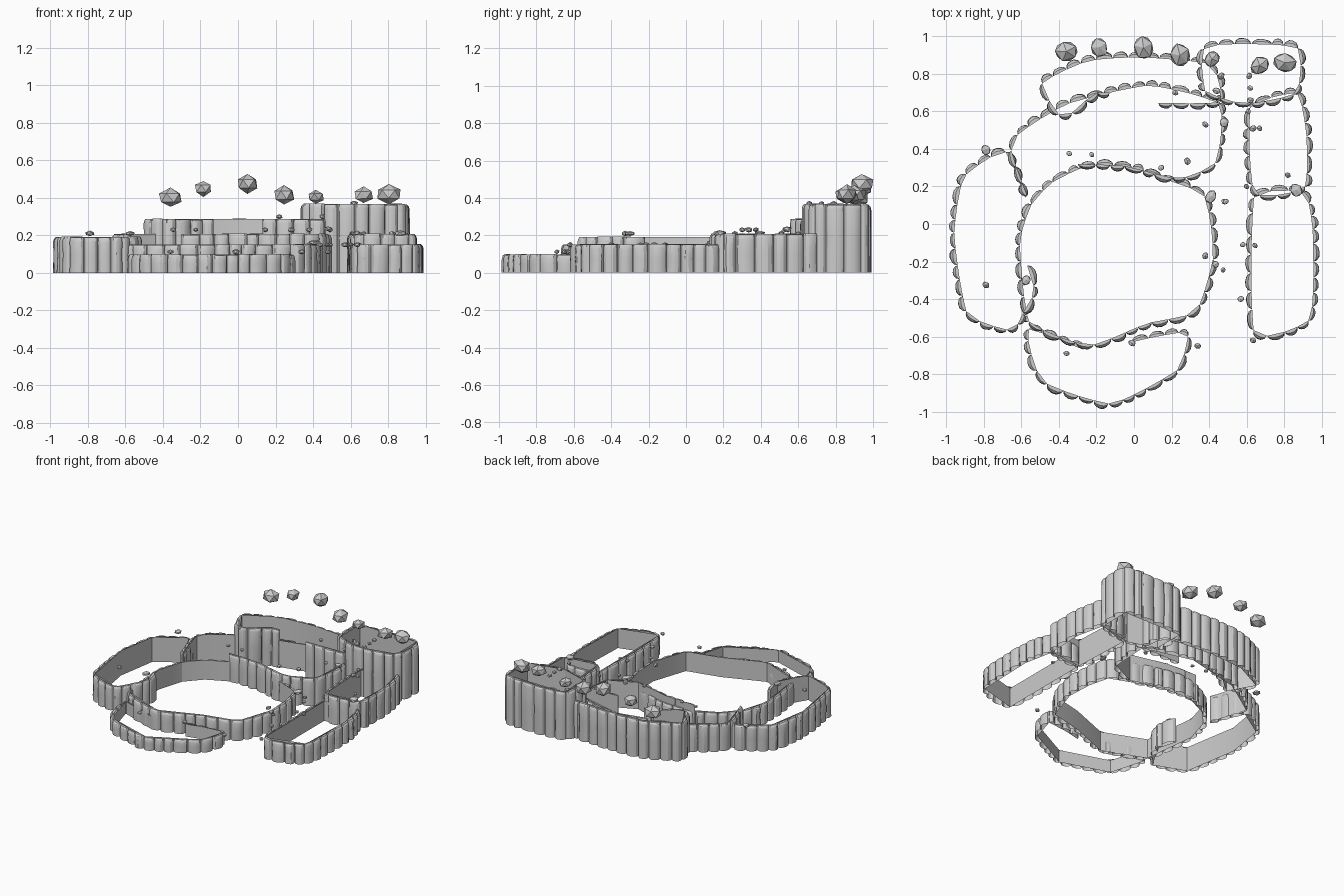
import bpy, bmesh, math, random
from mathutils import Vector

if "Cube" in bpy.data.objects:
    bpy.data.objects.remove(bpy.data.objects["Cube"])
random.seed(4)


def finish(name, bm, angle=25):
    me = bpy.data.meshes.new(name)
    bm.to_mesh(me)
    bm.free()
    ob = bpy.data.objects.new(name, me)
    bpy.context.collection.objects.link(ob)
    bpy.context.view_layer.objects.active = ob
    ob.select_set(True)
    if angle:
        bpy.ops.object.shade_smooth_by_angle(angle=math.radians(angle))
    ob.select_set(False)
    return ob


def bowed_path(pts, closed, blend=0.4):
    # path between straight segments and a smooth spline, evenly resampled
    n = len(pts)
    get = (lambda i: pts[i % n]) if closed else (lambda i: pts[max(0, min(n - 1, i))])
    dense = []
    for i in range(n if closed else n - 1):
        a, b, c, d = (get(i + k) for k in (-1, 0, 1, 2))
        for s in range(24):
            t = s / 24
            cr = 0.5 * (2 * b + (c - a) * t + (2 * a - 5 * b + 4 * c - d) * t * t
                        + (3 * b - a - 3 * c + d) * t ** 3)
            dense.append(b.lerp(c, t).lerp(cr, blend))
    dense.append(get(n if closed else n - 1).copy())
    return dense


def split(dense):
    # cut the path into columns of uneven width
    out, run, goal = [dense[0]], 0, random.uniform(.06, .095)
    for a, b in zip(dense, dense[1:]):
        run += (b - a).length
        if run >= goal:
            out.append(b)
            run, goal = 0, random.uniform(.06, .095)
    if (out[-1] - dense[-1]).length < .03:
        out.pop()
    return out + [dense[-1]]


def rock_wall(name, coords, h, closed=False):
    pts = [Vector(p) for p in coords]
    n = len(pts)
    area = sum(pts[i].cross(pts[(i + 1) % n]) for i in range(n))
    if area < 0:
        pts.reverse()
    bm = bmesh.new()
    # flat backing sheet
    ring = pts + [pts[0]] if closed else pts
    rows = [[bm.verts.new((p.x, p.y, z)) for p in ring] for z in (0, h - .003)]
    for i in range(len(ring) - 1):
        bm.faces.new((rows[0][i], rows[0][i + 1], rows[1][i + 1], rows[1][i]))
    # half-round columns bulging outwards
    cuts = split(bowed_path(pts, closed))
    prof = [(0, 0), (.1, .6), (.3, .95), (.55, 1), (.8, .8), (.93, .5), (1, 0)]
    for a, b in zip(cuts, cuts[1:]):
        d = b - a
        out = Vector((d.y, -d.x)).normalized()
        depth = random.uniform(.026, .036)
        top = h - random.uniform(0, .008)
        flip = random.random() < .5
        shape = [(1 - t, o) for t, o in reversed(prof)] if flip else prof
        skew = random.uniform(-.05, .05)
        levels = [(0, 1, 0), (top * .5, random.uniform(.88, 1.08), skew),
                  (top - .024, .98, 0), (top - .009, .84, 0), (top, .55, 0), (top, 0, 0)]
        grid = []
        for z, s, k in levels:
            row = []
            for t, o in shape:
                p = a + d * (t + k * o) + out * (o * depth * s)
                row.append(bm.verts.new((p.x, p.y, z)))
            grid.append(row)
        for r0, r1 in zip(grid, grid[1:]):
            for i in range(len(prof) - 1):
                bm.faces.new((r0[i], r0[i + 1], r1[i + 1], r1[i]))
    bmesh.ops.remove_doubles(bm, verts=bm.verts, dist=.0004)
    return finish(name, bm)


# terraces: lowest front pool up to the tall back block
rock_wall("front_pool_wall", [(-.01, -.63), (.12, -.6), (.29, -.58), (.23, -.78), (-.12, -.96),
                              (-.49, -.84), (-.57, -.56), (-.27, -.67)], .10)
rock_wall("main_pool_wall", [(-.61, -.1), (-.55, .1), (-.44, .22), (-.25, .31), (-.02, .3), (.22, .22),
                             (.37, .16), (.41, 0), (.42, -.2), (.33, -.47), (.07, -.53),
                             (-.24, -.65), (-.56, -.52)], .155, True)
rock_wall("left_terrace_wall", [(-.58, .14), (-.69, .39), (-.91, .25), (-.96, -.06), (-.89, -.48),
                                (-.65, -.57), (-.59, -.47), (-.53, -.36), (-.57, -.22)], .195)
rock_wall("back_terrace_wall", [(-.57, .15), (-.66, .44), (-.36, .64), (.08, .74), (.46, .64),
                                (.44, .33), (.24, .24), (-.05, .31), (-.3, .32)], .21)
rock_wall("upper_terrace_wall", [(-.13, .7), (-.21, .7), (-.38, .56), (-.49, .75), (-.25, .87),
                                 (.03, .89), (.38, .86), (.44, .8), (.46, .65), (.13, .645)], .29)
rock_wall("tall_block_wall", [(.38, .95), (.87, .945), (.87, .7), (.59, .64), (.38, .71)], .37, True)
rock_wall("right_step_wall", [(.87, .7), (.92, .48), (.91, .19), (.64, .16), (.62, .62)], .21, True)
rock_wall("right_channel_wall", [(.91, .17), (.955, -.05), (.94, -.51), (.64, -.59), (.64, .14)],
          .155, True)


def rock(name, x, y, z, r, squash=.85):
    bm = bmesh.new()
    bmesh.ops.create_icosphere(bm, subdivisions=1, radius=r)
    a = random.uniform(0, math.pi)
    for v in bm.verts:
        v.co *= random.uniform(.92, 1.08)
    ob = finish(name, bm, 0)
    ob.location = (x, y, z)
    ob.rotation_euler = (0, 0, a)
    ob.scale = (1.15, .95, squash)


# large boulders along the back rim
for x, y, z, r in [(-.36, .92, .40, .06), (-.185, .94, .45, .05), (.05, .94, .475, .06),
                   (.245, .9, .415, .06), (.415, .88, .405, .044), (.67, .845, .415, .052),
                   (.805, .86, .42, .06)]:
    rock("boulder", x, y, z, r)

# pebbles grouped by terrace level
pebbles = {
    .112: [(.34, -.65), (-.36, -.69), (-.01, -.635), (.48, .12)],
    .15: [(.49, .12), (.38, -.17), (.435, -.215), (.475, -.245), (.6, .2), (.58, -.11),
          (.645, -.115), (.57, -.4), (.635, -.62)],
    .21: [(-.79, -.325), (.635, .51), (.67, .51), (.82, .26), (.61, .6)],
    .23: [(-.345, .375), (-.225, .37), (.145, .3), (.285, .335), (.38, .53), (.49, .545)],
    .30: [(.22, .7), (.45, .67), (.44, .71), (.465, .79)],
    .37: [(.615, .79), (.62, .725), (.62, .66)],
}
for z, spots in pebbles.items():
    for x, y in spots:
        rock("pebble", x, y, z, random.uniform(.014, .021), .8)
for x, y, z, r in [(-.79, .395, .21, .027), (.41, .145, .16, .034), (-.575, -.3, .21, .028),
                   (.865, .18, .21, .036), (.48, .54, .235, .025)]:
    rock("stone", x, y, z, r, .5)
